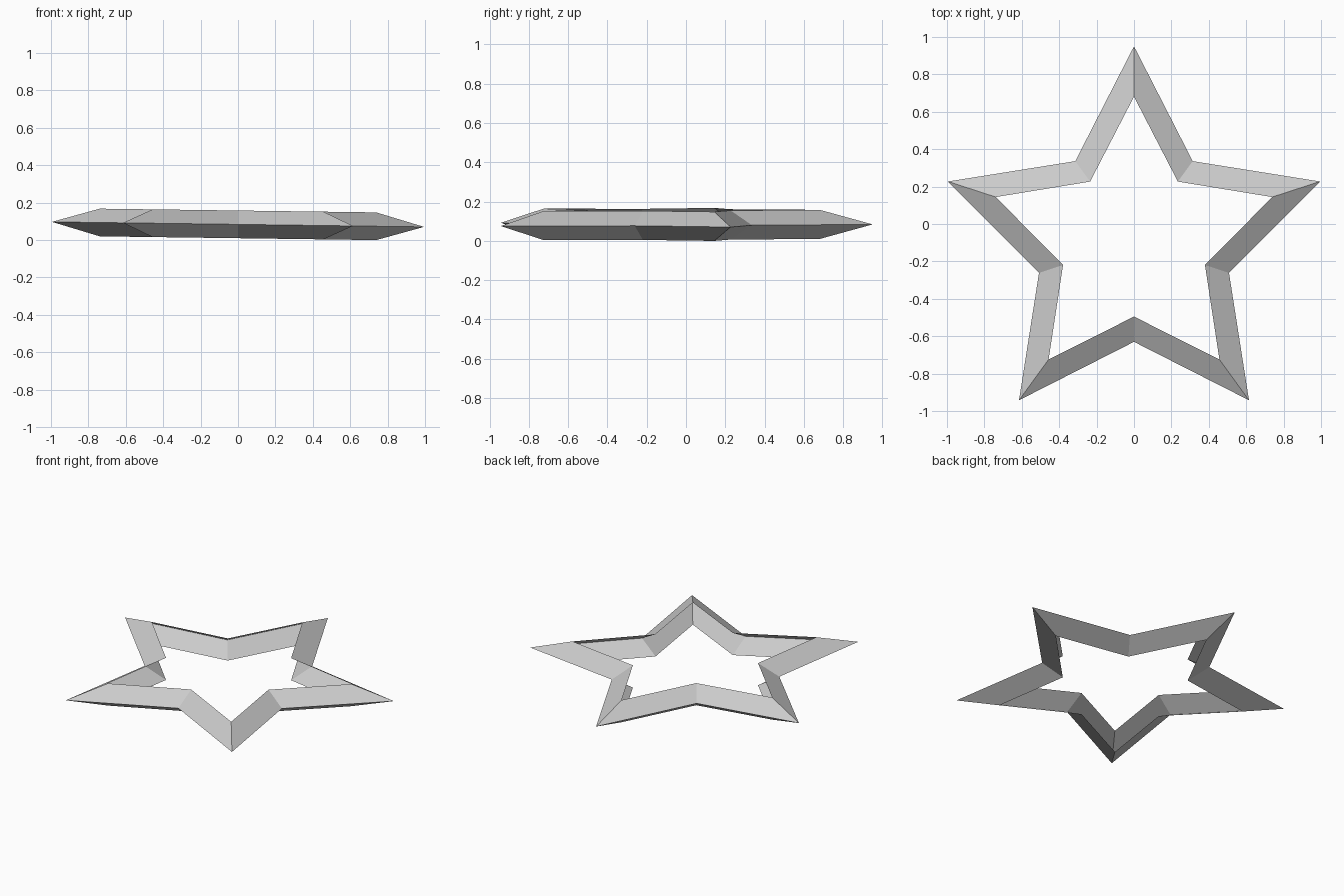
import bpy, bmesh
from math import cos, sin, pi

if "Cube" in bpy.data.objects:
    bpy.data.objects.remove(bpy.data.objects["Cube"])

CY = -0.096      # star centre on y
HALF = 0.074     # half thickness at the inner rim
TILT = -0.0135   # slight lean along x


def star_ring(bm, tip, notch, dz):
    """Ten vertices of a five-pointed outline, leaning slightly along x."""
    ring = []
    for i in range(10):
        r = tip if i % 2 == 0 else notch
        a = pi / 2 + i * pi / 5
        x, y = r * cos(a), CY + r * sin(a)
        ring.append(bm.verts.new((x, y, 0.084 + TILT * x + dz)))
    return ring


bm = bmesh.new()
# Sharp outer ridge at mid height, with open inner rims above and below
ridge = star_ring(bm, 1.046, 0.534, 0)
top = star_ring(bm, 0.777, 0.399, HALF)
bottom = star_ring(bm, 0.777, 0.399, -HALF)

# Bevelled upper and lower bands, hollow on the inside
for i in range(10):
    j = (i + 1) % 10
    bm.faces.new((ridge[i], ridge[j], top[j], top[i]))
    bm.faces.new((ridge[j], ridge[i], bottom[i], bottom[j]))

mesh = bpy.data.meshes.new("star_frame")
bm.to_mesh(mesh)
bm.free()
star = bpy.data.objects.new("star_frame", mesh)
bpy.context.collection.objects.link(star)
